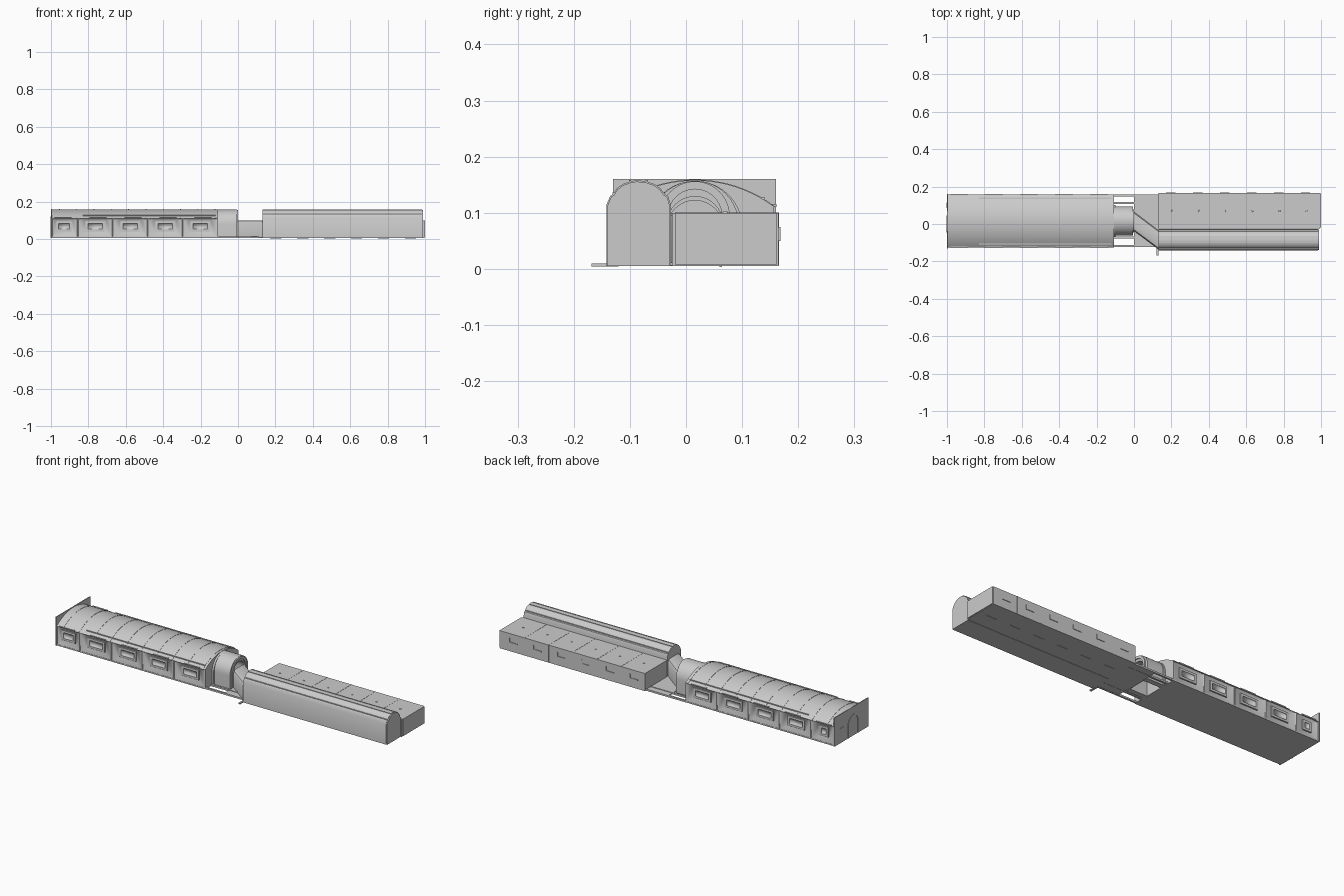
import bpy, bmesh, math

if "Cube" in bpy.data.objects:
    bpy.data.objects.remove(bpy.data.objects["Cube"])


def finish(name, bm, smooth=None):
    bmesh.ops.remove_doubles(bm, verts=bm.verts, dist=1e-5)
    bmesh.ops.recalc_face_normals(bm, faces=bm.faces)
    me = bpy.data.meshes.new(name)
    bm.to_mesh(me)
    bm.free()
    ob = bpy.data.objects.new(name, me)
    bpy.context.collection.objects.link(ob)
    if smooth:
        bpy.context.view_layer.objects.active = ob
        bpy.ops.object.select_all(action='DESELECT')
        ob.select_set(True)
        bpy.ops.object.shade_smooth_by_angle(angle=math.radians(smooth))
    return ob


def box(name, x0, x1, y0, y1, z0, z1):
    bm = bmesh.new()
    bmesh.ops.create_cube(bm, size=1)
    for v in bm.verts:
        v.co = ((x0 + x1) / 2 + v.co.x * (x1 - x0),
                (y0 + y1) / 2 + v.co.y * (y1 - y0),
                (z0 + z1) / 2 + v.co.z * (z1 - z0))
    return finish(name, bm)


def loft(name, sections, caps=True, closed=True, smooth=35):
    """Bridge a list of equal-length 3D point sections."""
    bm = bmesh.new()
    rings = [[bm.verts.new(p) for p in s] for s in sections]
    n = len(rings[0])
    for a, b in zip(rings, rings[1:]):
        for i in range(n if closed else n - 1):
            j = (i + 1) % n
            bm.faces.new((a[i], a[j], b[j], b[i]))
    if caps:
        bm.faces.new(rings[0])
        bm.faces.new(rings[-1])
    return finish(name, bm, smooth)


def extrude_x(name, prof, x0, x1, **kw):
    return loft(name, [[(x, y, z) for y, z in prof] for x in (x0, x1)], **kw)


def arc(cy, cz, ry, rz, n=20, a0=0, a1=math.pi):
    return [(cy + ry * math.cos(a0 + (a1 - a0) * i / n),
             cz + rz * math.sin(a0 + (a1 - a0) * i / n)) for i in range(n + 1)]


def arch_band(name, x0, x1, cy, r_out, r_in, zs, z0=0.005):
    """Hollow arched tunnel section."""
    def half(r):
        return [(cy + r, z0)] + arc(cy, zs, r, r) + [(cy - r, z0)]
    return extrude_x(name, half(r_out) + half(r_in)[::-1], x0, x1)


# ---- Hall on the left: roof, floor, window panels ----
Y0, Y1, CY = -0.125, 0.157, 0.016
HW = (Y1 - Y0) / 2
RISE, ZE = 0.047, 0.111
R = (HW * HW + RISE * RISE) / (2 * RISE)
half = math.asin(HW / R)


def roof_arc(off=0.0):
    return arc(CY, ZE + RISE - R, R + off, R + off, 20,
               math.pi / 2 - half, math.pi / 2 + half)


extrude_x("hall_roof", roof_arc(), -0.995, -0.11)
box("hall_floor", -0.995, -0.11, Y0, Y1, 0.005, 0.012)
for i in range(10):
    x = -0.955 + i * 0.0925
    extrude_x("roof_rib", roof_arc(0.0012) + roof_arc(-0.004)[::-1], x - 0.002, x + 0.002)


def window_panel(name, x0, x1, side, w=0.045, wx=None):
    """Dished wall panel with a raised window frame."""
    y = Y0 if side < 0 else Y1
    cx = (x0 + x1) / 2 if wx is None else wx
    zc, h = 0.067, 0.021
    spec = [(x0, x1, 0.005, ZE, 0.003), (x0 + .003, x1 - .003, .008, ZE - .002, 0)]
    for g, d in ((0.014, 0.008), (0.006, 0.011), (0.006, 0.004), (0.001, 0.003),
                 (-0.006, 0.004), (-0.007, 0.011)):
        spec.append((cx - w - g, cx + w + g, zc - h - g, zc + h + g, d))
    secs = []
    for a, b, lo, hi, d in spec:
        yy = y - side * d
        secs.append([(a, yy, lo), (b, yy, lo), (b, yy, hi), (a, yy, hi)])
    ob = loft(name, secs, caps=False, smooth=30)
    bm = bmesh.new()
    bm.from_mesh(ob.data)
    bmesh.ops.holes_fill(bm, edges=[e for e in bm.edges if e.is_boundary and
                                    all(abs(v.co.y - (y - side * .011)) < 1e-5 for v in e.verts)])
    bm.to_mesh(ob.data)
    bm.free()


for side in (-1, 1):
    for i in range(4):
        window_panel("wall_panel", -0.857 + i * 0.187, -0.857 + (i + 1) * 0.187, side)
    window_panel("wall_panel_end", -0.995, -0.857, side, 0.035 if side < 0 else 0.02, -0.93)
    # eave rail and clips
    ye = Y0 if side < 0 else Y1
    box("eave_rail", -0.83, -0.12, ye - side * .022, ye - side * .016, 0.119, 0.127)
    for i in range(5):
        x = -0.935 + i * 0.187
        box("eave_clip", x - .045, x + .045, ye - .004, ye + .004, 0.110, 0.116)

# Hall end walls: square parapet at the far end, arched wall inside
box("end_parapet", -1.0, -0.995, -0.13, 0.16, 0.005, 0.16)
arch_band("end_door_frame", -1.002, -0.997, 0.0, 0.045, 0.038, 0.075)
box("end_window", -1.002, -0.998, 0.085, 0.115, 0.06, 0.085)
extrude_x("inner_end_wall", [(Y1, 0.005)] + roof_arc() + [(Y0, 0.005)], -0.115, -0.108)

# ---- Connector tunnel and its open floor frame ----
arch_band("tunnel_collar", -0.11, -0.098, CY, 0.085, 0.05, 0.072)
arch_band("tunnel", -0.10, -0.005, CY, 0.078, 0.05, 0.079)
arch_band("tunnel_lip", -0.012, 0.0, CY, 0.062, 0.048, 0.094)
for a, b in ((0.108, 0.118), (0.148, 0.158), (-0.078, -0.068), (-0.122, -0.112)):
    box("floor_beam", -0.11, 0.13, a, b, 0.005, 0.014)
box("floor_plate", 0.0, 0.13, -0.12, 0.158, 0.006, 0.011)
box("side_step", 0.12, 0.13, -0.168, -0.12, 0.004, 0.010)


# Slanted passage from tunnel to corridor
def passage_section(x, a, b):
    c, w = (a + b) / 2, (b - a) / 2
    return [(x, c + w * k, z) for k, z in
            ((-1, .006), (-1, .085), (-.85, .095), (-.5, .1), (.5, .1),
             (.85, .095), (1, .085), (1, .006))]


loft("slanted_passage", [passage_section(-0.005, -0.035, 0.07),
                         passage_section(0.13, -0.135, -0.032)])

# ---- Corridor on the right with a stepped rounded roof ----
corridor = [(-0.142, 0.005), (-0.142, 0.114), (-0.135, 0.13), (-0.129, 0.134),
            (-0.124, 0.143), (-0.113, 0.151), (-0.1, 0.156), (-0.088, 0.158),
            (-0.07, 0.156), (-0.056, 0.151), (-0.045, 0.143), (-0.039, 0.134),
            (-0.032, 0.13), (-0.027, 0.114), (-0.027, 0.005)]
extrude_x("corridor", corridor, 0.13, 0.985, smooth=25)
big = [(-0.085 + (y + .085) * 0.97, 0.005 + (z - .005) * 0.985) for y, z in corridor]
extrude_x("corridor_end_frame", big, 0.984, 0.99, smooth=25)
for y, z in ((-0.129, 0.134), (-0.1, 0.156), (-0.07, 0.156), (-0.039, 0.134)):
    box("roof_rail", 0.13, 0.985, y - .002, y + .002, z - .002, z + .002)

# ---- Low flat-roofed block of rooms behind the corridor ----
box("room_block", 0.13, 0.995, -0.025, 0.165, 0.005, 0.1)
box("room_end_plate", 0.994, 1.0, -0.02, 0.162, 0.008, 0.1)
for i in range(1, 6):
    x = 0.13 + i * 0.144
    box("room_seam", x - .0015, x + .0015, -0.02, 0.166, 0.006, 0.1008)
for i in range(6):
    x = 0.13 + (i + .5) * 0.144
    box("room_vent", x - .03, x + .02, 0.164, 0.168, 0.05, 0.055)
    box("room_vent_post", x + .015, x + .02, 0.164, 0.168, 0.05, 0.075)
    box("underside_slot", x - .03, x + .03, 0.06, 0.064, 0.0035, 0.006)
    bm = bmesh.new()
    bmesh.ops.create_cone(bm, cap_ends=True, segments=12, radius1=.005, radius2=.004, depth=.003)
    for v in bm.verts:
        v.co.x += x
        v.co.y += 0.07
        v.co.z += 0.1008
    finish("roof_stud", bm)
